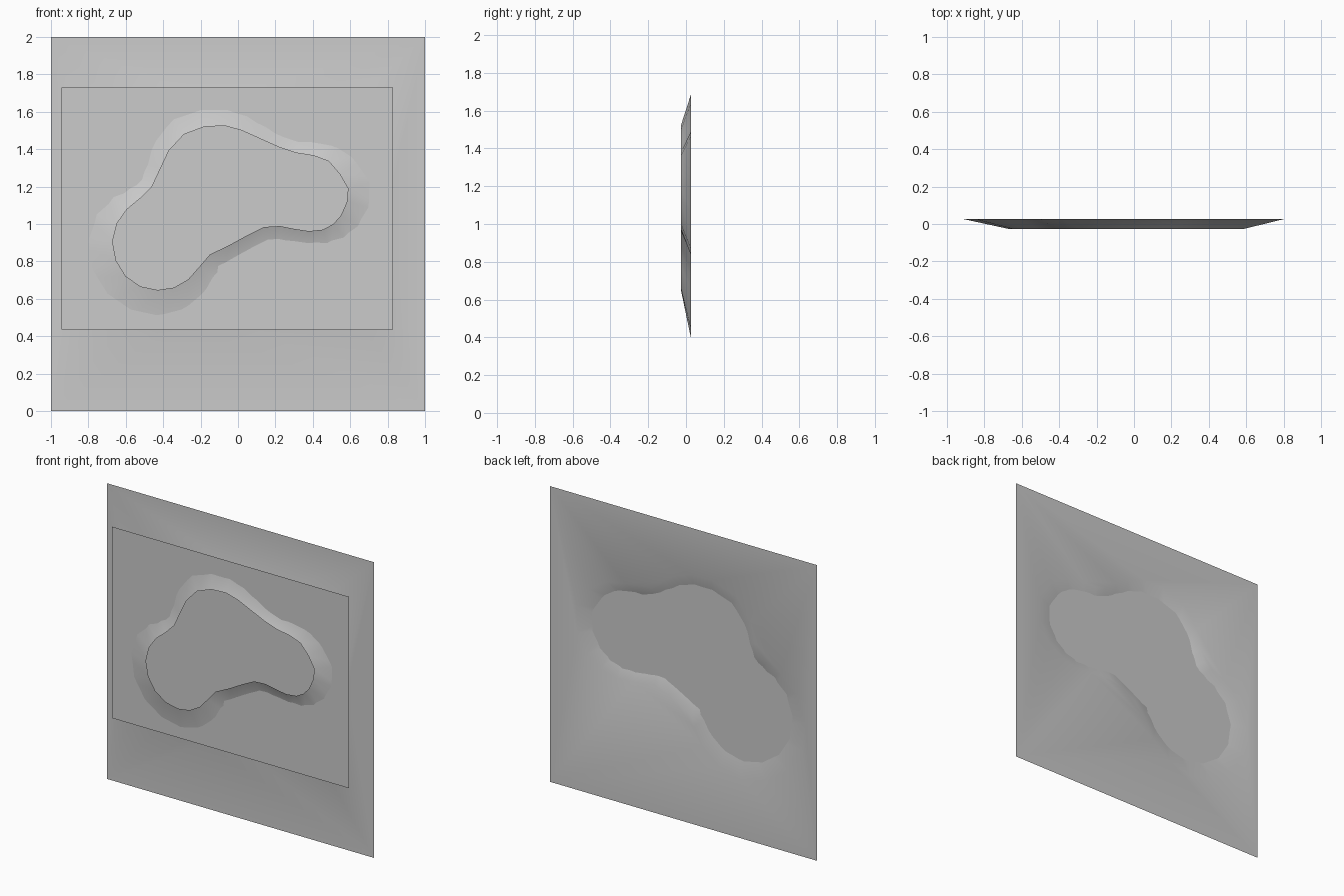
import bpy, bmesh
from mathutils import Vector

if "Cube" in bpy.data.objects:
    bpy.data.objects.remove(bpy.data.objects["Cube"])

# pond rim outline: x, z, width of the sloping bank at that point
RIM = [
    (-.18, 1.52, .17), (-.07, 1.525, .16), (.02, 1.50, .15), (.12, 1.455, .13),
    (.22, 1.41, .11), (.31, 1.38, .11), (.405, 1.365, .13), (.485, 1.335, .16),
    (.545, 1.265, .20), (.588, 1.19, .22), (.583, 1.12, .22), (.55, 1.045, .20),
    (.51, 1.00, .17), (.455, .97, .14), (.38, .962, .12), (.305, .973, .12),
    (.225, .989, .13), (.14, .984, .13), (.05, .94, .13), (-.05, .885, .13),
    (-.15, .837, .14), (-.205, .773, .17), (-.267, .703, .20), (-.342, .66, .23),
    (-.43, .647, .25), (-.52, .666, .25), (-.60, .72, .25), (-.652, .805, .25),
    (-.671, .906, .24), (-.647, 1.003, .22), (-.594, 1.078, .18), (-.524, 1.136, .14),
    (-.46, 1.20, .12), (-.417, 1.291, .13), (-.369, 1.393, .16), (-.289, 1.479, .18)]
DEPTH = 0.026
n = len(RIM)


def outward(i):
    # clockwise outline seen from the front: outward is left of travel
    t = Vector(RIM[(i + 1) % n][:2]) - Vector(RIM[i - 1][:2])
    return Vector((-t.y, t.x)).normalized()


def add_object(name, bm):
    mesh = bpy.data.meshes.new(name)
    bm.to_mesh(mesh)
    bm.free()
    obj = bpy.data.objects.new(name, mesh)
    bpy.context.collection.objects.link(obj)
    return obj


def loop_edges(bm, verts):
    return [bm.edges.new((v, verts[(i + 1) % len(verts)])) for i, v in enumerate(verts)]


# square ground sheet with a sloping bank round an open pond hole
bm = bmesh.new()
inner, outer = [], []
for i, (x, z, w) in enumerate(RIM):
    d = outward(i) * w
    inner.append(bm.verts.new((x, -DEPTH, z)))
    outer.append(bm.verts.new((x + d.x, DEPTH, z + d.y)))
square = [bm.verts.new((x, DEPTH, z)) for x, z in ((-1, 0), (1, 0), (1, 2), (-1, 2))]
edges = loop_edges(bm, outer) + loop_edges(bm, square)
bmesh.ops.triangle_fill(bm, edges=edges, use_beauty=True, normal=(0, 1, 0))
for i in range(n):
    j = (i + 1) % n
    bm.faces.new((inner[i], inner[j], outer[j], outer[i]))
bmesh.ops.recalc_face_normals(bm, faces=bm.faces)
if sum(f.normal.y * f.calc_area() for f in bm.faces) < 0:
    bmesh.ops.reverse_faces(bm, faces=bm.faces)
for f in bm.faces:
    f.smooth = True
add_object("ground_sheet", bm)

# flat water sheet crossing the bank half way down
bm = bmesh.new()
bm.faces.new([bm.verts.new((x, 0.002, z)) for x, z in
              ((-.945, .435), (-.945, 1.73), (.83, 1.73), (.83, .435))])
add_object("water_sheet", bm)
